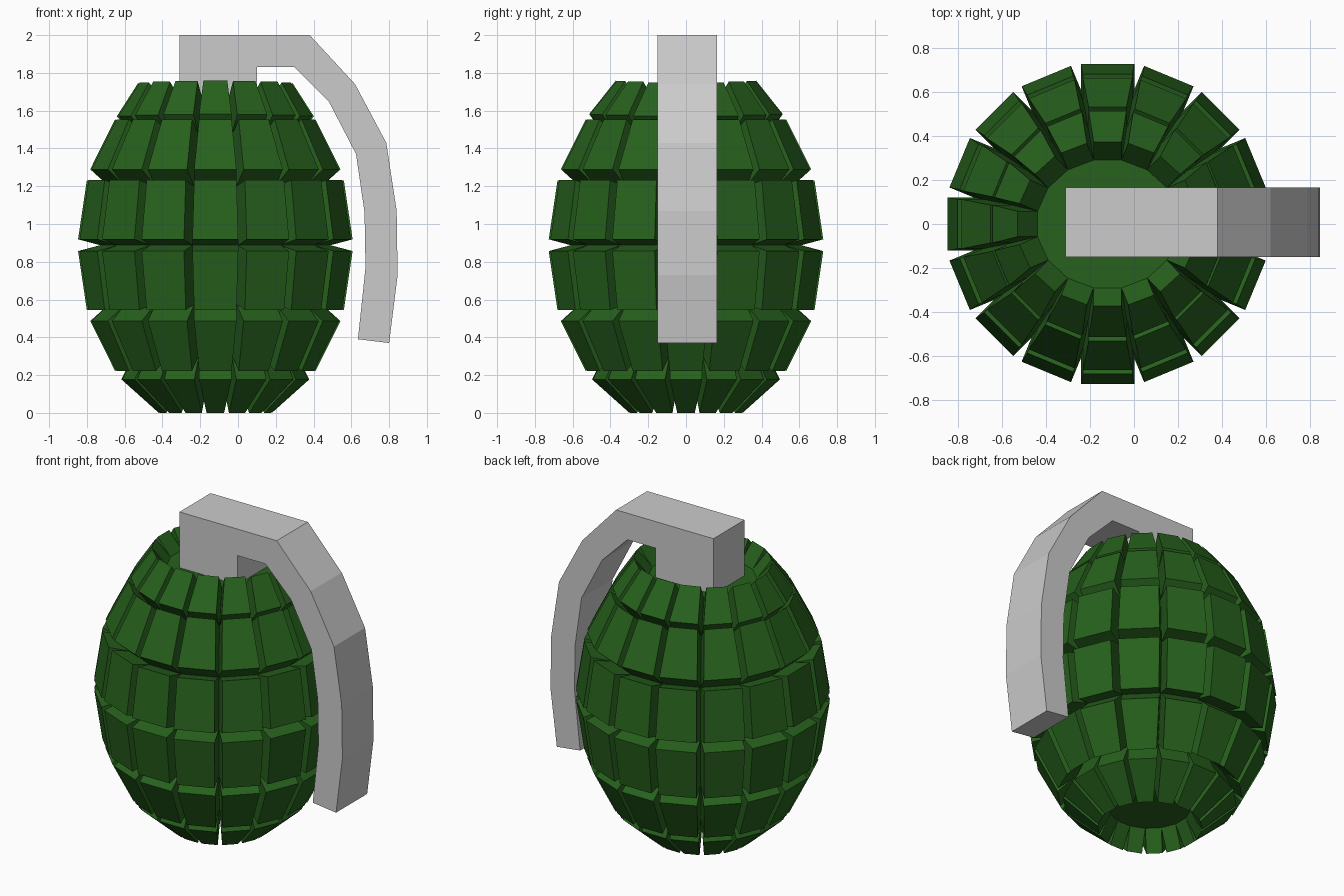
import bpy, bmesh
from math import radians, sin, cos, pi

if "Cube" in bpy.data.objects:
    bpy.data.objects.remove(bpy.data.objects["Cube"])

SIDES = 16
CX, CZ = -0.12, 0.885      # body centre
R, STRETCH = 0.61, 1.34    # core radius, vertical stretch
DEPTH = 0.119              # height of the raised blocks


def make_object(name, bm, color=None):
    bmesh.ops.recalc_face_normals(bm, faces=bm.faces)
    mesh = bpy.data.meshes.new(name)
    bm.to_mesh(mesh)
    bm.free()
    obj = bpy.data.objects.new(name, mesh)
    bpy.context.collection.objects.link(obj)
    if color:
        mat = bpy.data.materials.new(name + "_paint")
        mat.diffuse_color = color
        mat.use_nodes = True
        mat.node_tree.nodes["Principled BSDF"].inputs["Base Color"].default_value = mat.diffuse_color
        mesh.materials.append(mat)
    return obj


# Body: faceted core whose side faces are each extruded into a block
bm = bmesh.new()
rings = []
for i in range(-3, 4):
    lat = radians(22.5 * i)
    rx = ry = R * cos(lat)
    if i == 3:                       # widened, slightly oval top opening
        rx, ry = 0.318, 0.29
    ring = []
    for s in range(SIDES):
        a = 2 * pi * (s + 0.5) / SIDES
        k = 1 / cos(pi / SIDES)
        ring.append(bm.verts.new((k * rx * cos(a), k * ry * sin(a), R * sin(lat))))
    rings.append(ring)

blocks = []
for low, high in zip(rings, rings[1:]):
    for s in range(SIDES):
        t = (s + 1) % SIDES
        blocks.append(bm.faces.new((low[s], low[t], high[t], high[s])))
bm.faces.new(rings[-1])
bm.faces.new(rings[0][::-1])
bm.normal_update()

raised = bmesh.ops.extrude_discrete_faces(bm, faces=blocks)["faces"]
for f in raised:
    f.normal_update()
    offset = f.normal * DEPTH
    for v in f.verts:
        v.co += offset
for v in bm.verts:
    v.co = (v.co.x + CX, v.co.y, v.co.z * STRETCH + CZ)
low_z = min(v.co.z for v in bm.verts)
bmesh.ops.translate(bm, verts=bm.verts, vec=(0, 0, -low_z))
make_object("segmented_body", bm, (0.02, 0.12, 0.012, 1))

# Fuse block and curved lever: one side profile given real width
outer = [(-.31, 2), (.10, 2), (.38, 2), (.62, 1.74), (.785, 1.43),
         (.84, 1.07), (.845, .73), (.80, .37)]
inner = [(-.31, 1.6), (.10, 1.6), (.10, 1.83), (.30, 1.83), (.48, 1.65),
         (.625, 1.37), (.67, 1.06), (.675, .77), (.635, .39)]
bm = bmesh.new()
profile = bm.faces.new([bm.verts.new((x, -0.15, z)) for x, z in outer + inner[::-1]])
side = bmesh.ops.extrude_face_region(bm, geom=[profile])["geom"]
bmesh.ops.translate(bm, vec=(0, 0.315, 0),
                    verts=[g for g in side if isinstance(g, bmesh.types.BMVert)])
make_object("lever", bm)
